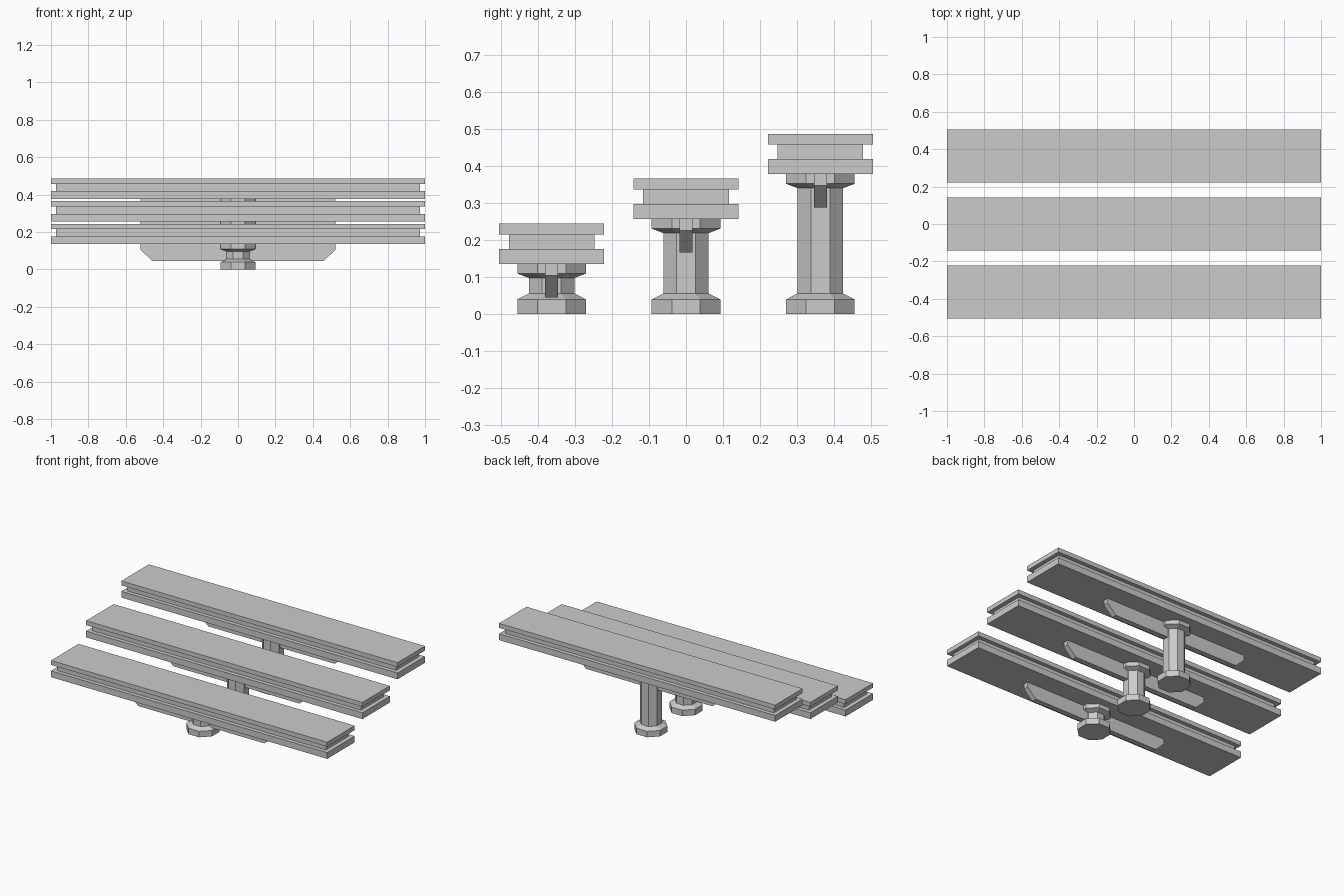
import bpy, bmesh
from math import cos, sin, pi

if "Cube" in bpy.data.objects:
    bpy.data.objects.remove(bpy.data.objects["Cube"])


def make_object(name, bm):
    bmesh.ops.recalc_face_normals(bm, faces=bm.faces)
    me = bpy.data.meshes.new(name)
    bm.to_mesh(me)
    bm.free()
    ob = bpy.data.objects.new(name, me)
    bpy.context.collection.objects.link(ob)
    return ob


def slab(name, half_x, half_y, y, z0, z1):
    bm = bmesh.new()
    bmesh.ops.create_cube(bm, size=1)
    bmesh.ops.scale(bm, vec=(2 * half_x, 2 * half_y, z1 - z0), verts=bm.verts)
    bmesh.ops.translate(bm, vec=(0, y, (z0 + z1) / 2), verts=bm.verts)
    return make_object(name, bm)


def octagon_post(name, y, profile):
    """Stack of eight-sided rings; profile holds (flat-to-centre radius, z)."""
    bm = bmesh.new()
    rings = []
    for apothem, z in profile:
        r = apothem / cos(pi / 8)
        rings.append([bm.verts.new((r * cos(pi / 8 + i * pi / 4),
                                    y + r * sin(pi / 8 + i * pi / 4), z))
                      for i in range(8)])
    for low, high in zip(rings, rings[1:]):
        for i in range(8):
            j = (i + 1) % 8
            bm.faces.new((low[i], low[j], high[j], high[i]))
    bm.faces.new(rings[0])
    bm.faces.new(rings[-1])
    return make_object(name, bm)


def beam(name, y, half_y, outline):
    """Side outline in x/z extruded across y."""
    bm = bmesh.new()
    face = bm.faces.new([bm.verts.new((x, y - half_y, z)) for x, z in outline])
    ext = bmesh.ops.extrude_face_region(bm, geom=[face])
    verts = [v for v in ext["geom"] if isinstance(v, bmesh.types.BMVert)]
    bmesh.ops.translate(bm, vec=(0, 2 * half_y, 0), verts=verts)
    return make_object(name, bm)


# Three tiers, each step further back and higher
for i, tier in enumerate(("front", "middle", "back")):
    y = (i - 1) * 0.3635
    z = 0.135 + i * 0.1215   # underside of the tread

    # Tread: two boards with a recessed core
    slab(tier + "_lower_board", 1.0, 0.142, y, z, z + 0.041)
    slab(tier + "_recessed_core", 0.972, 0.116, y, z + 0.041, z + 0.08)
    slab(tier + "_upper_board", 1.0, 0.142, y, z + 0.08, z + 0.109)

    # Support beam with chamfered ends
    beam(tier + "_support_beam", y, 0.0175,
         [(-0.52, z), (-0.52, z - 0.031), (-0.457, z - 0.091),
          (0.457, z - 0.091), (0.52, z - 0.031), (0.52, z)])

    # Octagonal post with foot and capital
    octagon_post(tier + "_post", y,
                 [(0.093, 0), (0.093, 0.039), (0.0615, 0.055),
                  (0.0615, z - 0.038), (0.093, z - 0.026), (0.093, z)])
